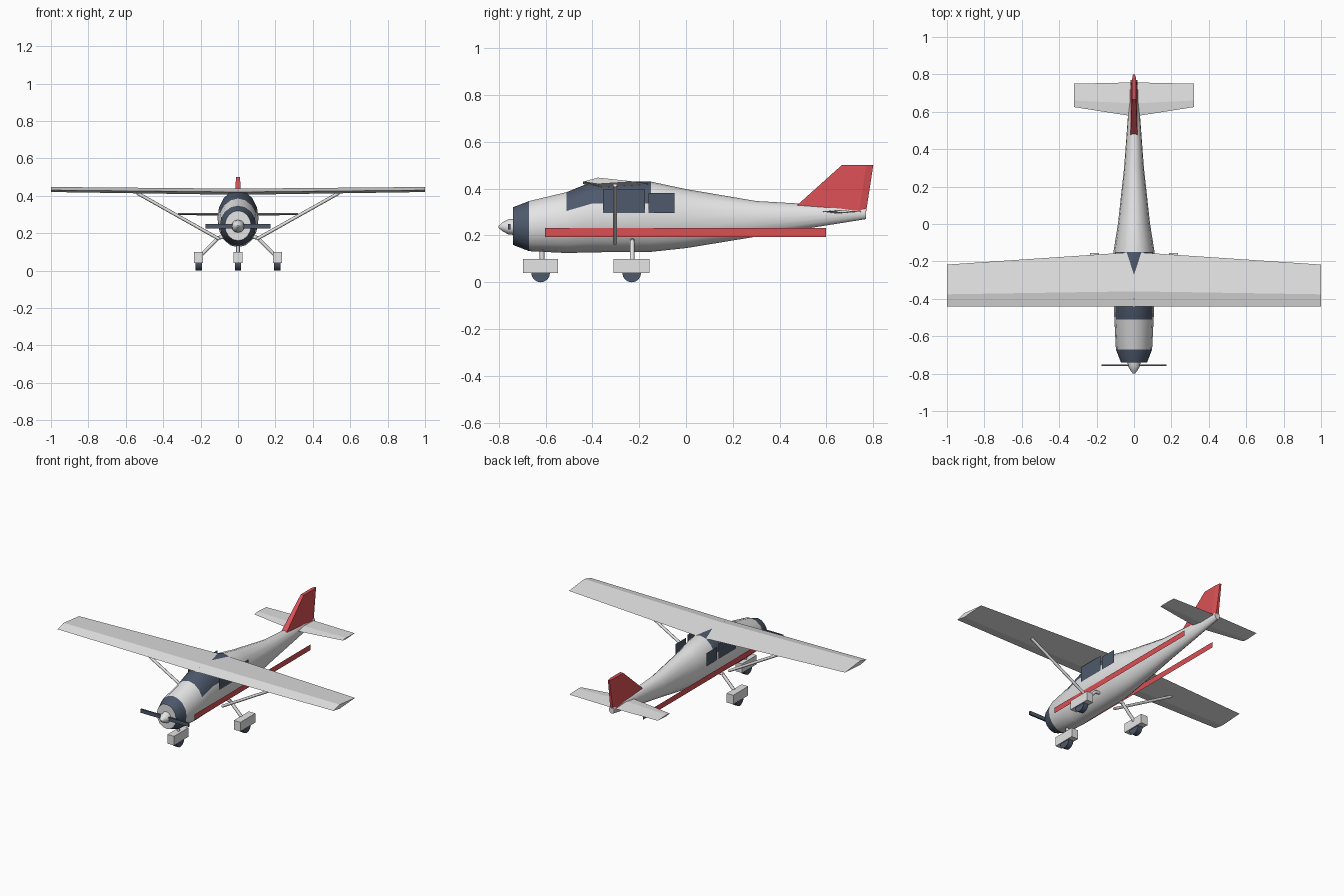
import bpy, bmesh, math
from mathutils import Vector

if "Cube" in bpy.data.objects:
    bpy.data.objects.remove(bpy.data.objects["Cube"])


def material(name, rgb):
    m = bpy.data.materials.new(name)
    m.use_nodes = True
    m.diffuse_color = (*rgb, 1)
    m.node_tree.nodes["Principled BSDF"].inputs["Base Color"].default_value = (*rgb, 1)
    return m


WHITE = material("white paint", (0.78, 0.78, 0.78))
RED = material("red paint", (0.7, 0.08, 0.09))
DARK = material("dark slate", (0.075, 0.1, 0.15))


def finish(name, bm, mats, smooth=None, solid=True):
    if solid:
        bmesh.ops.recalc_face_normals(bm, faces=bm.faces)
    me = bpy.data.meshes.new(name)
    bm.to_mesh(me)
    bm.free()
    for m in mats:
        me.materials.append(m)
    ob = bpy.data.objects.new(name, me)
    bpy.context.collection.objects.link(ob)
    if smooth:
        bpy.ops.object.select_all(action='DESELECT')
        ob.select_set(True)
        bpy.context.view_layer.objects.active = ob
        bpy.ops.object.shade_smooth_by_angle(angle=math.radians(smooth))
    return ob


def loft(bm, rings):
    """Skin a list of equal-length point rings and cap both ends."""
    loops = [[bm.verts.new(p) for p in r] for r in rings]
    for a, b in zip(loops, loops[1:]):
        for i in range(len(a)):
            j = (i + 1) % len(a)
            bm.faces.new((a[i], a[j], b[j], b[i]))
    bm.faces.new(loops[0])
    bm.faces.new(loops[-1])


def ellipse(y, hw, low, high, n=16):
    c, h = (low + high) / 2, (high - low) / 2
    return [(hw * math.cos(2 * math.pi * i / n), y, c + h * math.sin(2 * math.pi * i / n))
            for i in range(n)]


def box(name, lo, hi, mat):
    bm = bmesh.new()
    loft(bm, [[(lo[0], lo[1], z), (hi[0], lo[1], z), (hi[0], hi[1], z), (lo[0], hi[1], z)]
              for z in (lo[2], hi[2])])
    return finish(name, bm, [mat])


def rod(name, a, b, r, mat, sides=8, smooth=50):
    a, b = Vector(a), Vector(b)
    bm = bmesh.new()
    bmesh.ops.create_cone(bm, cap_ends=True, segments=sides, radius1=r, radius2=r,
                          depth=(b - a).length)
    bm.transform((b - a).to_track_quat('Z', 'Y').to_matrix().to_4x4())
    bmesh.ops.translate(bm, verts=bm.verts, vec=(a + b) / 2)
    return finish(name, bm, [mat], smooth)


# Fuselage: y, half width, bottom, top
STATIONS = [(-0.74, 0.07, 0.16, 0.32), (-0.67, 0.097, 0.133, 0.347),
            (-0.51, 0.105, 0.125, 0.385), (-0.4, 0.11, 0.128, 0.43),
            (-0.15, 0.11, 0.13, 0.43), (0, 0.086, 0.146, 0.398),
            (0.3, 0.053, 0.195, 0.347), (0.77, 0.018, 0.27, 0.32)]
bm = bmesh.new()
loft(bm, [ellipse(*s) for s in STATIONS])
for f in bm.faces:
    c = f.calc_center_median()
    cowl = -0.735 < c.y < -0.67
    glass = -0.51 < c.y < -0.15 and c.z > 0.33
    f.material_index = 1 if cowl or glass else 0
finish("fuselage", bm, [WHITE, DARK], 40)

# Spinner and propeller
bm = bmesh.new()
loft(bm, [ellipse(y, r, 0.237 - r, 0.237 + r, 12) for y, r in
          ((-0.735, 0.035), (-0.76, 0.032), (-0.785, 0.018), (-0.8, 0.005))])
finish("spinner", bm, [WHITE], 50)
box("propeller", (-0.175, -0.76, 0.226), (0.175, -0.75, 0.25), DARK)


def airfoil(x, lead, crest, trail, zs):
    """Four-point section: leading edge, crest, trailing edge, belly."""
    return [(x, lead, zs[0]), (x, crest, zs[1]), (x, trail, zs[2]), (x, crest, zs[3])]


# Wing and tailplane, lofted tip to tip
def surface(name, half, tip, root):
    bm = bmesh.new()
    loft(bm, [airfoil(-half, *tip), airfoil(0, *root), airfoil(half, *tip)])
    finish(name, bm, [WHITE])


surface("wing", 1, (-0.44, -0.376, -0.217, (0.43, 0.447, 0.43, 0.42)),
        (-0.44, -0.36, -0.15, (0.42, 0.438, 0.419, 0.405)))
surface("tailplane", 0.32, (0.625, 0.66, 0.75, (0.302, 0.307, 0.302, 0.297)),
        (0.575, 0.645, 0.757, (0.302, 0.309, 0.302, 0.293)))

# Fin, thinner towards the top
bm = bmesh.new()
rings = []
for z0, z1, lead, trail, hw in ((0.325, 0.305, 0.47, 0.77, 0.019), (0.5, 0.5, 0.665, 0.8, 0.011)):
    rings.append([(-hw, lead, z0), (hw, lead, z0), (hw, trail - 0.03, z1), (hw / 2, trail, z1),
                  (-hw / 2, trail, z1), (-hw, trail - 0.03, z1)])
loft(bm, rings)
finish("fin", bm, [RED])


# Flat side panels: windows and stripes
def panel(name, x, y0, y1, z0, z1, mat):
    bm = bmesh.new()
    pts = [(x, y0, z0), (x, y1, z0), (x, y1, z1), (x, y0, z1)]
    bm.faces.new([bm.verts.new(p) for p in (pts if x > 0 else pts[::-1])])
    finish(name, bm, [mat], solid=False)


def wheel_set(name, x, y, length):
    box(name + "_wheel_fairing", (x - 0.024, y - length / 2, 0.04),
        (x + 0.024, y + length / 2, 0.1), WHITE)
    rod(name + "_tyre", (x - 0.017, y, 0.04), (x + 0.017, y, 0.04), 0.04, DARK, 16, 40)


for side, s in (("left", 1), ("right", -1)):
    panel(side + "_front_window", s * 0.112, -0.355, -0.175, 0.296, 0.396, DARK)
    panel(side + "_rear_window", s * 0.112, -0.16, -0.05, 0.296, 0.382, DARK)
    panel(side + "_stripe", s * 0.108, -0.603, 0.597, 0.194, 0.231, RED)
    rod(side + "_wing_strut", (s * 0.1, -0.303, 0.168), (s * 0.54, -0.303, 0.415), 0.009, WHITE)
    rod(side + "_gear_leg", (s * 0.1, -0.23, 0.18), (s * 0.21, -0.23, 0.07), 0.01, WHITE)
    rod(side + "_gear_mount", (s * 0.07, -0.23, 0.18), (s * 0.11, -0.23, 0.175), 0.01, WHITE)
    wheel_set(side, s * 0.21, -0.232, 0.154)

# Nose gear
rod("nose_gear_leg", (0, -0.615, 0.07), (0, -0.615, 0.15), 0.01, WHITE)
wheel_set("nose", 0, -0.621, 0.15)
